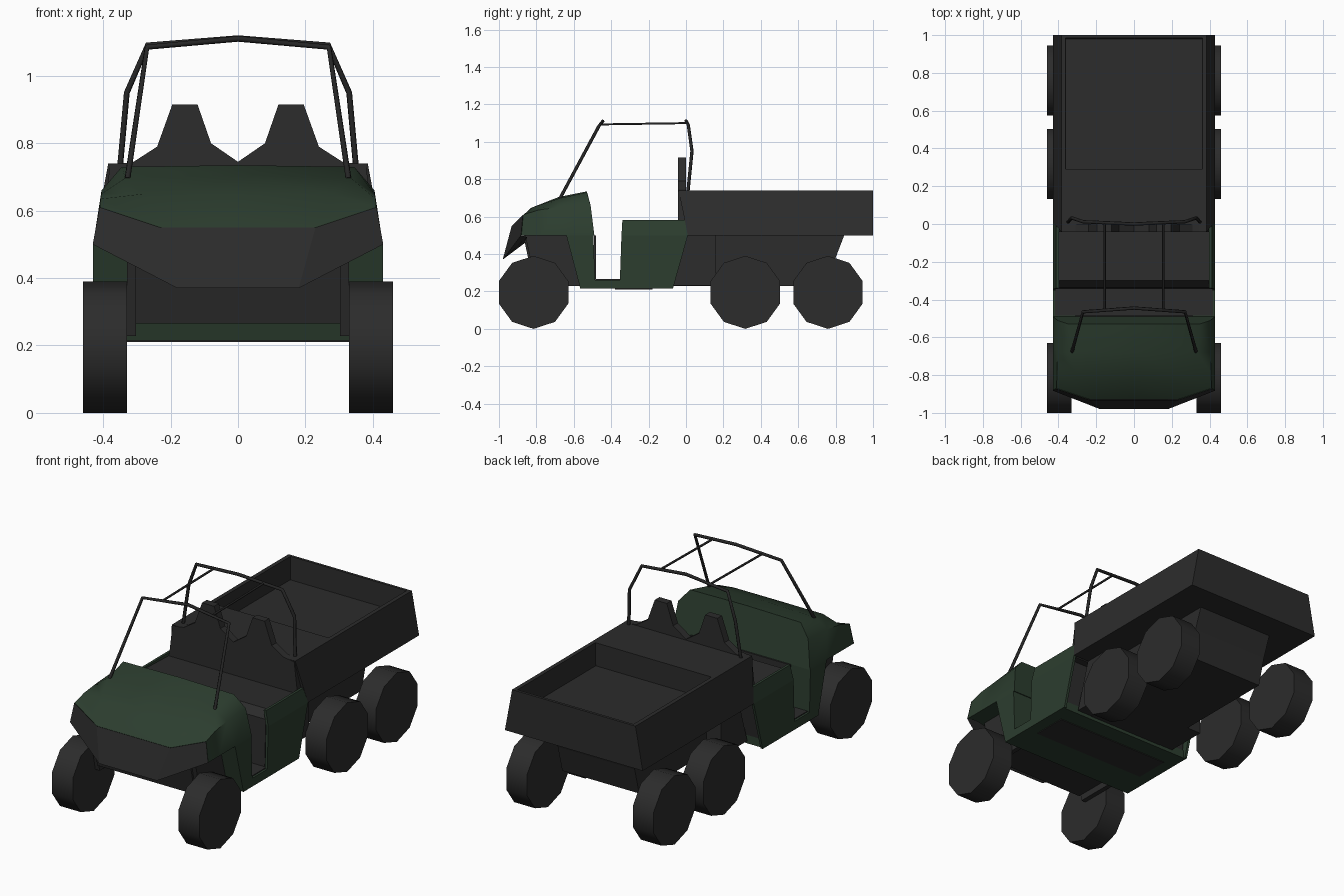
import bpy, bmesh, math
from mathutils import Vector

if "Cube" in bpy.data.objects:
    bpy.data.objects.remove(bpy.data.objects["Cube"])


def material(name, rgb):
    m = bpy.data.materials.new(name)
    m.diffuse_color = (*rgb, 1)
    m.use_nodes = True
    m.node_tree.nodes["Principled BSDF"].inputs["Base Color"].default_value = m.diffuse_color
    return m


GREEN = material("dark green paint", (0.025, 0.047, 0.028))
GREY = material("charcoal plastic", (0.025, 0.025, 0.025))
BLACK = material("black tube", (0.018, 0.018, 0.018))


def mesh(name, verts, faces, mat):
    me = bpy.data.meshes.new(name)
    bm = bmesh.new()
    vs = [bm.verts.new(v) for v in verts]
    for f in faces:
        bm.faces.new([vs[i] for i in f])
    bmesh.ops.recalc_face_normals(bm, faces=bm.faces[:])
    bm.to_mesh(me)
    bm.free()
    me.materials.append(mat)
    ob = bpy.data.objects.new(name, me)
    bpy.context.collection.objects.link(ob)
    return ob


def smooth(ob, degrees):
    bpy.ops.object.select_all(action="DESELECT")
    bpy.context.view_layer.objects.active = ob
    ob.select_set(True)
    bpy.ops.object.shade_smooth_by_angle(angle=math.radians(degrees))


def loft(name, rings, mat, closed=True, caps=True):
    """Skin a list of rings with equal point counts."""
    n = len(rings[0])
    verts = [p for r in rings for p in r]
    faces = []
    for k in range(len(rings) - 1):
        for i in range(n if closed else n - 1):
            j = (i + 1) % n
            faces.append((k * n + i, k * n + j, (k + 1) * n + j, (k + 1) * n + i))
    if caps:
        faces += [tuple(range(n)), tuple((len(rings) - 1) * n + i for i in range(n))]
    return mesh(name, verts, faces, mat)


def side_prism(name, profile, x0, x1, mat):
    """Extrude a (y, z) outline across x."""
    return loft(name, [[(x, y, z) for y, z in profile] for x in (x0, x1)], mat)


def mirrored(half):
    """Half section from the middle outwards -> full left-to-right section."""
    right = [Vector(p) for p in half]
    left = [Vector((-p.x, p.y, p.z)) for p in reversed(right) if p.x > 0]
    return left + right


def box(name, x, y, z, mat):
    return side_prism(name, [(y[0], z[0]), (y[1], z[0]), (y[1], z[1]), (y[0], z[1])], x[0], x[1], mat)


def tube(name, pts, mat, r=0.009):
    cu = bpy.data.curves.new(name, "CURVE")
    cu.dimensions = "3D"
    cu.bevel_depth = r
    cu.bevel_resolution = 1
    cu.use_fill_caps = True
    sp = cu.splines.new("POLY")
    sp.points.add(len(pts) - 1)
    for p, co in zip(sp.points, pts):
        p.co = (*co, 1)
    cu.materials.append(mat)
    ob = bpy.data.objects.new(name, cu)
    bpy.context.collection.objects.link(ob)


# wheels: ten-sided, three axles
for label, y in (("front", -0.815), ("middle", 0.317), ("rear", 0.759)):
    for side, s in (("right", 1), ("left", -1)):
        ring = [(y + 0.195 * math.sin(math.tau * i / 10), 0.195 + 0.195 * math.cos(math.tau * i / 10))
                for i in range(10)]
        smooth(side_prism(f"{label}_{side}_wheel", ring, s * 0.33, s * 0.46, GREY), 45)

# hood
hood = loft("hood", [mirrored(s) for s in (
    [(0, -.53, .735), (.345, -.53, .73), (.405, -.51, .66), (.43, -.49, .5)],
    [(0, -.68, .705), (.335, -.68, .697), (.405, -.68, .65), (.43, -.64, .5)],
    [(0, -.83, .645), (.28, -.82, .65), (.408, -.79, .635), (.43, -.78, .5)],
    [(0, -.93, .55), (.23, -.93, .55), (.41, -.87, .61), (.43, -.88, .5)])], GREEN)
smooth(hood, 50)

# front cowl under the hood
loft("front_cowl", [mirrored(s) for s in (
    [(.23, -.932, .55), (.411, -.872, .61)],
    [(.18, -.98, .37), (.431, -.882, .5)],
    [(.18, -.86, .46), (.40, -.85, .49)])], GREY, closed=False, caps=False)

# firewall, floor and side panels of the cab
side_prism("firewall", [(-.64, .5), (-.565, .215), (-.485, .215), (-.495, .5)], -.43, .43, GREEN)
box("cab_floor", (-.43, .43), (-.5, -.08), (.215, .262), GREEN)
box("floor_mat", (-.418, .418), (-.485, -.34), (.26, .267), GREY)
box("under_plate", (-.36, .36), (-.38, -.18), (.211, .216), GREY)
box("kick_panel", (-.31, .31), (-.492, -.482), (.265, .50), GREY)
for side, s in (("right", 1), ("left", -1)):
    rows = [(-.355, -.07, .215, .43), (-.345, .01, .5, .43), (-.34, -.005, .582, .412)]
    loft(f"{side}_side_panel", [[(s * x, y0, z), (s * x, y1, z), (s * (x - .014), y1, z),
                                 (s * (x - .014), y0, z)] for y0, y1, z, x in rows], GREEN)

# bench seat and backrest with two headrests
side_prism("bench_seat", [(-.345, .262), (-.335, .53), (-.30, .572), (-.03, .56), (-.08, .262)],
           -.408, .408, GREY)
outline = mirrored([(0, 0, .745), (.08, 0, .80), (.12, 0, .915), (.195, 0, .915), (.24, 0, .79),
                    (.31, 0, .745), (.38, 0, .735), (.408, 0, .5)])
loft("seat_backs", [[(p.x, y, p.z) for p in outline] for y in (-.042, .0)], GREY)

# front chassis
profile = [(-.87, .5), (-.82, .265), (-.55, .265), (-.55, .5)]
side_prism("front_chassis", profile, -.304, .304, GREY)
for side, s in (("right", 1), ("left", -1)):
    side_prism(f"{side}_chassis_plate", [(-.86, .5), (-.80, .228), (-.565, .228), (-.63, .5)],
               s * .303, s * .33, GREY)

# rear chassis: wide behind the cab, narrow between the wheels
side_prism("rear_chassis", [(-.075, .23), (.01, .51), (.85, .51), (.80, .38), (.76, .23)], -.24, .24, GREY)
side_prism("cab_rear_frame", [(-.075, .232), (.01, .51), (.16, .51), (.16, .232)], -.33, .33, GREY)


# cargo bed with a recess behind a flat front deck
def rect(x, y0, y1, z):
    return [(-x, y0, z), (x, y0, z), (x, y1, z), (-x, y1, z)]


loft("cargo_bed", [rect(.43, .01, 1.0, .5), rect(.385, -.04, 1.0, .74),
                   rect(.362, .29, .985, .74), rect(.36, .29, .98, .61)], GREY)

# roll cage
half = [(0, -.445, 1.11), (.27, -.465, 1.085), (.328, -.675, .695)]
tube("front_hoop", mirrored(half), BLACK)
half = [(0, .0, 1.112), (.268, .012, 1.092), (.33, .032, .95), (.35, .01, .73)]
tube("rear_hoop", mirrored(half), BLACK)
for side, s in (("right", 1), ("left", -1)):
    tube(f"{side}_roof_bar", [(s * .155, -.455, 1.093), (s * .155, .005, 1.10)], BLACK, 0.006)
